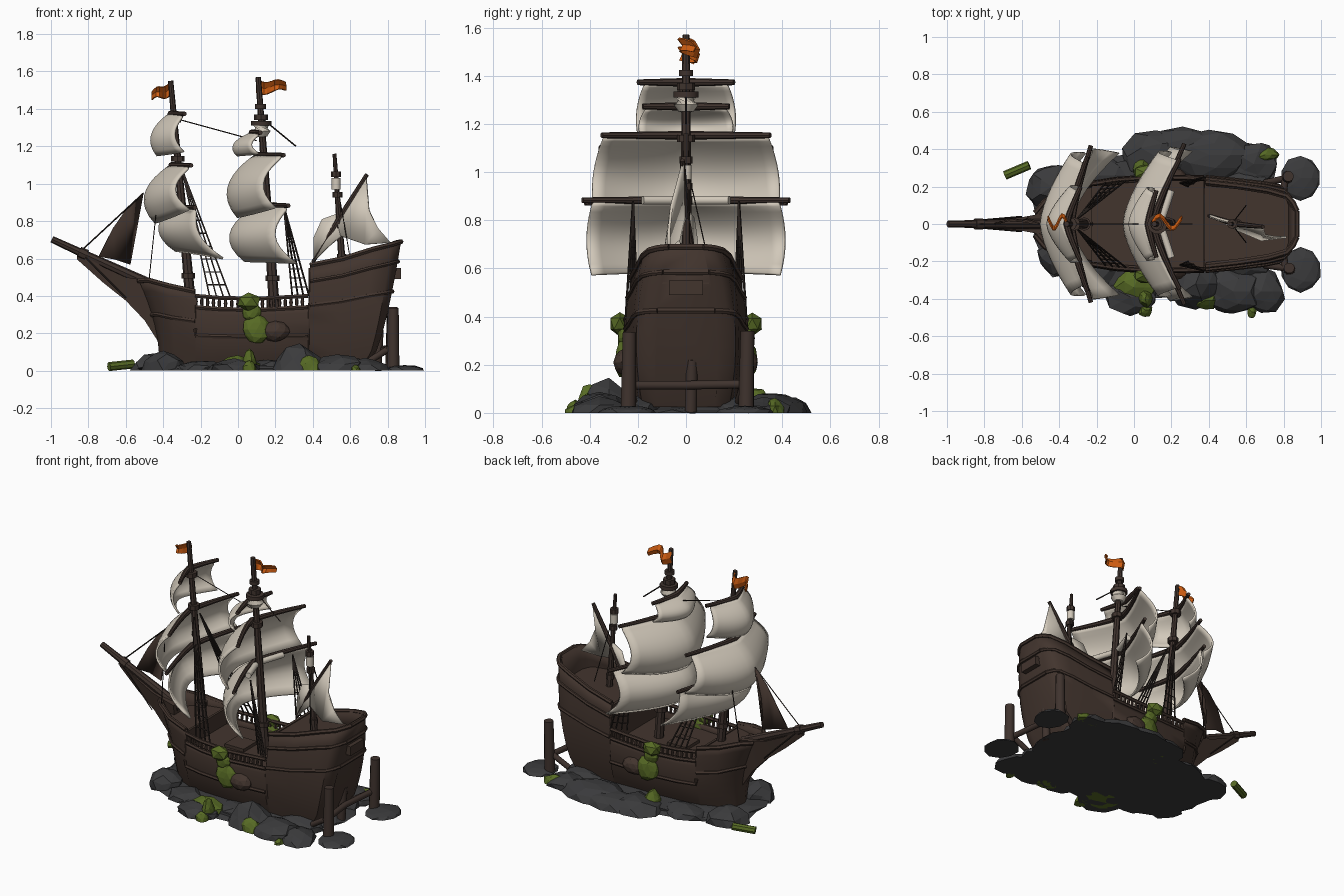
import bpy, bmesh, math, random
from mathutils import Vector

if "Cube" in bpy.data.objects:
    bpy.data.objects.remove(bpy.data.objects["Cube"])
random.seed(4)

def mat(name, c):
    m = bpy.data.materials.new(name)
    m.diffuse_color = (*c, 1)
    m.use_nodes = True
    m.node_tree.nodes["Principled BSDF"].inputs["Base Color"].default_value = m.diffuse_color
    return m
HULL = mat("dark_hull_wood", (.055, .035, .027))
MAST = mat("mast_wood", (.05, .033, .027))
SAIL = mat("cream_sailcloth", (.64, .58, .49))
ROCK = mat("dark_grey_rock", (.043, .043, .045))
MOSS = mat("green_moss", (.095, .145, .018))
FLAG = mat("orange_flag", (.62, .11, .006))
ROPE = mat("dark_rope", (.026, .019, .016))

def finish(name, bm, m, smooth=None, thick=0, offset=0):
    bmesh.ops.recalc_face_normals(bm, faces=bm.faces)
    me = bpy.data.meshes.new(name)
    bm.to_mesh(me); bm.free()
    me.materials.append(m)
    ob = bpy.data.objects.new(name, me)
    bpy.context.collection.objects.link(ob)
    if smooth:
        bpy.ops.object.select_all(action='DESELECT')
        ob.select_set(True)
        bpy.context.view_layer.objects.active = ob
        bpy.ops.object.shade_smooth_by_angle(angle=math.radians(smooth))
    if thick:
        s = ob.modifiers.new("thickness", 'SOLIDIFY')
        s.thickness, s.offset = thick, offset
    return ob

def bridge(bm, rows, closed=False):
    n = len(rows[0])
    for a, b in zip(rows, rows[1:]):
        for j in range(n if closed else n - 1):
            k = (j + 1) % n
            bm.faces.new((a[j], a[k], b[k], b[j]))

def tubes(name, lines, m, sides=8):
    """each line is (points, radius or list of radii)"""
    bm = bmesh.new()
    for pts, r in lines:
        P = [Vector(p) for p in pts]
        R = r if isinstance(r, (list, tuple)) else [r] * len(P)
        rows = []
        for i, p in enumerate(P):
            d = P[min(i + 1, len(P) - 1)] - P[max(i - 1, 0)]
            q = d.to_track_quat('Z', 'Y')
            rows.append([bm.verts.new(p + q @ Vector((R[i] * math.cos(a), R[i] * math.sin(a), 0)))
                         for a in (2 * math.pi * k / sides for k in range(sides))])
        bridge(bm, rows, True)
        bm.faces.new(rows[0]); bm.faces.new(rows[-1])
    return finish(name, bm, m, 40)

def box(name, lo, hi, m):
    bm = bmesh.new()
    bmesh.ops.create_cube(bm, size=1)
    for v in bm.verts:
        v.co = [lo[i] + (v.co[i] + .5) * (hi[i] - lo[i]) for i in range(3)]
    return finish(name, bm, m)

# hull stations: x bottom, x top, z top, half widths bottom / middle / top
ST = [(-.42, -.53, .48, .015, .03, .06), (-.40, -.48, .485, .06, .10, .12),
      (-.34, -.37, .455, .12, .175, .185), (-.23, -.23, .425, .17, .22, .215),
      (-.225, -.225, .35, .17, .22, .215), (-.1, -.1, .34, .19, .24, .235),
      (.1, .1, .335, .205, .255, .25), (.375, .375, .35, .205, .25, .245),
      (.38, .385, .565, .205, .25, .225), (.52, .56, .60, .20, .235, .205),
      (.62, .72, .65, .19, .22, .18), (.67, .82, .675, .18, .205, .15),
      (.685, .85, .685, .16, .175, .115), (.69, .872, .69, .12, .125, .07)]
Z0 = .025

def hull_pt(i, v, side, out=0):
    xb, xt, zt, wb, wm, wt = ST[i]
    t = v ** (2 if xb < 0 else .6)
    w = wb * (1 - v) * (1 - 2 * v) + 4 * wm * v * (1 - v) + wt * v * (2 * v - 1)
    return Vector((xb + (xt - xb) * t, side * (w + out), Z0 + (zt - Z0) * v))

bm = bmesh.new()
V = [k / 8 for k in range(9)]
rows = [[bm.verts.new(hull_pt(i, v, -1)) for v in V[::-1]] + [bm.verts.new(hull_pt(i, v, 1)) for v in V]
        for i in range(len(ST))]
bridge(bm, rows)
bm.faces.new(rows[0]); bm.faces.new(rows[-1])
finish("hull", bm, HULL, 40, .02, -1)

# decks, lying inside the hull shell
def deck(name, i0, i1, z):
    bm = bmesh.new()
    rows = [[bm.verts.new(hull_pt(i, (z - Z0) / (ST[i][2] - Z0), s, -.006)) for s in (-1, 1)]
            for i in range(i0, i1 + 1)]
    bridge(bm, rows)
    finish(name, bm, HULL, None, .01)
deck("fore_deck", 0, 3, .40)
deck("main_deck", 4, 7, .30)
deck("quarter_deck", 8, 13, .54)
box("quarter_bulkhead", (.378, -.225, .28), (.395, .225, .55), HULL)
box("fore_bulkhead", (-.24, -.21, .28), (-.225, .21, .41), HULL)
box("hatch", (-.05, -.07, .30), (.09, .07, .325), HULL)

# rails, wales and balusters on both sides
lines, bal = [], []
for s in (-1, 1):
    lines.append(([hull_pt(i, 1, s) for i in range(4)], .014))
    lines.append(([hull_pt(i, 1, s) for i in range(8, 14)], .014))
    lines.append(([hull_pt(i, .84, s, .002) for i in range(8, 14)], .011))
    lines.append(([hull_pt(i, .60, s, .0) for i in range(8, 14)], .012))
    for h in (.5, .97):
        lines.append(([hull_pt(i, h, s, .0) for i in range(3 if h < .9 else 4, 8)], .012))
    lines.append(([hull_pt(i, .6, s, .0) for i in range(0, 4)], .012))
    top = [hull_pt(i, 1, s) + Vector((0, 0, .05)) for i in range(4, 8)]
    lines.append((top, .012))
    for a, b in zip(top, top[1:]):
        n = max(2, round((b - a).length / .032))
        for k in range(n):
            p = a.lerp(b, k / n)
            bal.append(([p - Vector((0, 0, .06)), p - Vector((0, 0, .03)), p], [.006, .010, .006]))
for h in (1, .84, .6):                      # stern mouldings
    lines.append(([hull_pt(13, h, -1), hull_pt(13, h, 1)], .013))
tubes("rails_and_wales", lines, HULL, 6)
tubes("balusters", bal, HULL, 6)
box("stern_gallery", (.83, -.07, .49), (.872, .07, .55), HULL)

# beakhead and bowsprit
bm = bmesh.new()
rows = []
for x, zl, zh, w in ((-.43, .16, .47, .06), (-.5, .27, .485, .055), (-.6, .375, .50, .036), (-.72, .47, .555, .026), (-.86, .595, .635, .014)):
    rows.append([bm.verts.new((x, y, z)) for y, z in ((-w * .4, zl), (w * .4, zl), (w, zh), (-w, zh))])
bridge(bm, rows, True)
bm.faces.new(rows[0]); bm.faces.new(rows[-1])
finish("beakhead", bm, HULL, 30)
tubes("bowsprit", [([(-.42, 0, .44), (-.82, 0, .622), (-.995, 0, .703)], [.03, .022, .018]),
                   ([(-.85, 0, .635), (-.81, 0, .617)], .03)], MAST)

# masts
fore = lambda z: -.27 - .09 * (z - .55)
main = lambda z: .19 - .07 * (z - .4)
miz = lambda z: .555 - .07 * (z - .6)
def mast(name, f, z0, z1, r):
    zs = [z0 + (z1 - z0) * k / 6 for k in range(7)]
    L = [([(f(z), 0, z) for z in zs], [r * (1 - .085 * k) for k in range(7)])]
    for k in (1, 4, 5):
        L.append(([(f(zs[k]), 0, zs[k] - .015), (f(zs[k]), 0, zs[k] + .015)], r * 1.25))
    tubes(name, L, MAST)
mast("fore_mast", fore, .3, 1.55, .029)
mast("main_mast", main, .28, 1.57, .03)
mast("mizzen_mast", miz, .5, 1.16, .021)
tubes("crows_nest_rim", [([(.125, 0, 1.31), (.125, 0, 1.335)], .055), ([(.12, 0, 1.40), (.12, 0, 1.425)], .03)], MAST, 10)
tubes("furled_cloth", [([(.127, 0, 1.25), (.125, 0, 1.28), (.125, 0, 1.312)], [.03, .052, .046]),
                       ([(.525, 0, .97), (.525, 0, 1.03)], .024)]
      + [([(.15, s * .03, .883), (.20, s * .18, .883)], .019) for s in (-1, 1)], SAIL, 10)

# square sails: centre x, tip sweep, z and half width from head to foot; each hangs on a slightly bent yard
def square_sail(name, xc, sweep, zt, zb, drop, hw, yard):
    def q(a, v):
        return a[0] * (1 - v) * (1 - 2 * v) + 4 * a[1] * v * (1 - v) + a[2] * v * (2 * v - 1)
    bm = bmesh.new()
    rows = []
    for k in range(11):
        v = (k / 10) ** 1.3
        row = []
        for j in range(-8, 9):
            u = j / 8
            x = q(xc, v) + (sweep[0] + (sweep[1] - sweep[0]) * v ** .5) * abs(u) ** (1.25 + .45 * v)
            row.append(bm.verts.new((x, u * q(hw, v), zt + (zb + drop * u * u - zt) * v)))
        rows.append(row)
    bridge(bm, rows)
    finish(name, bm, SAIL, 60, .012)
    U = [j / 4 for j in range(-4, 5)]
    tubes(name + "_yard", [([(xc[0] + .015 + sweep[0] * abs(u) ** 1.25, u * yard, zt + .008) for u in U],
                            [.018 - .006 * abs(u) for u in U])], MAST)
square_sail("fore_topsail", (-.375, -.46, -.43), (.075, .14), 1.365, 1.15, .02, (.17, .2, .2), .2)
square_sail("fore_middle_sail", (-.37, -.495, -.44), (.105, .18), 1.09, .79, .07, (.32, .37, .38), .36)
square_sail("fore_lower_sail", (-.35, -.42, -.33), (.105, .25), .865, .64, -.04, (.38, .40, .38), .42)
square_sail("main_topsail", (.06, -.02, .0), (.045, .11), 1.265, 1.15, .01, (.16, .19, .19), .18)
square_sail("main_middle_sail", (.085, -.05, .0), (.145, .2), 1.145, .82, .05, (.34, .38, .385), .35)
square_sail("main_lower_sail", (.10, -.04, .04), (.155, .27), .875, .585, -.01, (.385, .41, .39), .43)

# flat cut sails and flags from outlines
def cloth(name, pts, m, t=.01):
    bm = bmesh.new()
    f = bm.faces.new([bm.verts.new(p) for p in pts])
    bmesh.ops.triangulate(bm, faces=[f])
    finish(name, bm, m, 50, t)
cloth("jib", [(-.505, 0, .95), (-.6, .015, .86), (-.67, .02, .76), (-.745, 0, .61), (-.66, .025, .595),
              (-.575, .02, .567), (-.575, .03, .68), (-.565, .03, .78), (-.53, .015, .87)], HULL)
cloth("mizzen_sail", [(.685, -.01, 1.045), (.53, .0, .80), (.55, -.03, .72), (.68, -.085, .675), (.815, -.07, .685),
                      (.75, -.07, .76), (.70, -.06, .86)], SAIL, .012)
cloth("mizzen_sail_front", [(.56, .0, .85), (.45, .03, .81), (.405, .045, .71), (.405, .04, .585), (.48, .01, .66), (.55, -.03, .72)], SAIL, .012)
tubes("mizzen_yard", [([(.40, .045, .58), (.54, .0, .81), (.69, -.015, 1.05)], [.01, .016, .011])], MAST)

def flag(name, x0, dx, z0, dz, h):
    bm = bmesh.new()
    rows = []
    for k in range(9):
        t = k / 8
        y = .035 * math.sin(t * 7)
        rows.append([bm.verts.new((x0 + dx * t, y + e, z0 + dz * t - .012 * math.sin(t * 6) + c))
                     for c, e in ((0, 0), (-h * .5 * (1 - .4 * t), .02), (-h * (1 - .4 * t), .008))])
    bridge(bm, rows)
    finish(name, bm, FLAG, None, .008)
flag("fore_flag", -.36, -.1, 1.55, -.06, .075)
flag("main_flag", .10, .155, 1.56, -.02, .075)

# shrouds with ratlines, and stays
L = []
for top, yt, b0, b1, zb, ybs in (((-.30, 1.08), .03, -.15, -.04, .39, (.225, .235)), ((.245, .88), .22, .29, .38, .40, (.20, .25))):
    for s in (-1, 1):
        a = Vector((top[0], s * yt, top[1]))
        ends = [Vector((b0 + (b1 - b0) * k / 3, s * (ybs[0] + (ybs[1] - ybs[0]) * k / 3), zb)) for k in range(4)]
        L += [((a, e), .005) for e in ends]
        L += [((a.lerp(ends[0], t), a.lerp(ends[3], t)), .0035) for t in (.4, .5, .6, .7, .8, .9)]
for s in (-1, 1):
    L += [(((-.43, s * .15, .92), (-.475, s * .12, .49)), .003), (((-.83, s * .02, .62), (-.6, s * .04, .39)), .004),
          (((.53, s * .01, 1.0), (.6, s * .1, .6)), .003)]
L += [(((-.34, 0, 1.35), (.1, 0, 1.23)), .003), (((.14, 0, 1.34), (.31, 0, 1.2)), .004),
      (((-.505, 0, .95), (-.84, 0, .64)), .004)]
tubes("rigging", L, ROPE, 4)

# rocks and moss: jittered low-poly lumps cut flat at the ground
def lump(name, c, r, m, sub=2, jit=.13):
    bm = bmesh.new()
    bmesh.ops.create_icosphere(bm, subdivisions=sub, radius=1)
    for v in bm.verts:
        k = 1 + random.uniform(-jit, jit)
        v.co = [c[i] + v.co[i] * r[i] * k for i in range(3)]
        v.co.z = max(0, v.co.z)
    finish(name, bm, m)
lump("rock_base", (.12, 0, 0), (.66, .39, .05), ROCK, 3, .07)
for x, y, rx, ry, h in ((.12, .36, .18, .14, .075), (.40, .37, .22, .14, .09), (.64, .32, .14, .12, .06), (-.44, .2, .13, .12, .09),
                        (-.40, -.18, .11, .11, .10), (-.2, -.25, .12, .1, .055), (-.02, -.39, .14, .1, .06), (.33, -.32, .15, .13, .13),
                        (.53, -.36, .16, .13, .08), (.68, -.36, .12, .12, .065), (-.18, .26, .14, .1, .06), (.16, -.26, .13, .1, .055),
                        (.60, -.2, .15, .1, .07), (.60, .2, .15, .1, .07), (.26, .40, .18, .11, .07)):
    lump("rock", (x, y, 0), (rx, ry, h), ROCK)
for s in (-1, 1):
    lump("post_footing", (.89, s * .245, 0), (.11, .12, .03), ROCK, 2, .06)
    lump("moss_upper", (.055, s * .275, .37), (.068, .045, .05), MOSS, 1, .08)
    lump("moss_lower", (.10, s * .26, .22), (.075, .035, .08), MOSS, 2, .1)
    lump("moss_neck", (.075, s * .255, .31), (.05, .03, .05), MOSS, 2, .1)
    lump("hull_bulge", (.20, s * .255, .21), (.08, .045, .055), HULL, 2, .05)
for x, y, rx, ry, h in ((.0, -.34, .12, .10, .08), (.06, -.40, .04, .05, .12), (.06, -.46, .04, .04, .05), (.38, -.41, .07, .05, .075),
                        (.63, -.47, .025, .035, .03), (.7, .37, .08, .04, .06), (.04, .29, .05, .06, .11)):
    lump("ground_moss", (x, y, 0), (rx, ry, h), MOSS)

# mooring posts behind the stern, and a mossy log
tubes("mooring_posts", [([(.83, -.24, .01), (.83, -.235, .335)], [.033, .029]), ([(.82, .25, .01), (.825, .255, .34)], [.033, .029]),
                        ([(.74, .02, .0), (.755, .025, .22)], [.026, .024]), ([(.81, -.25, .115), (.78, .0, .115), (.81, .26, .12)], .019),
                        ([(.70, -.22, .05), (.84, -.24, .14)], .018), ([(.70, .22, .05), (.84, .25, .14)], .018)], MAST, 10)
tubes("mossy_log", [([(-.69, .26, .022), (-.56, .315, .036)], .024)], MOSS, 8)
